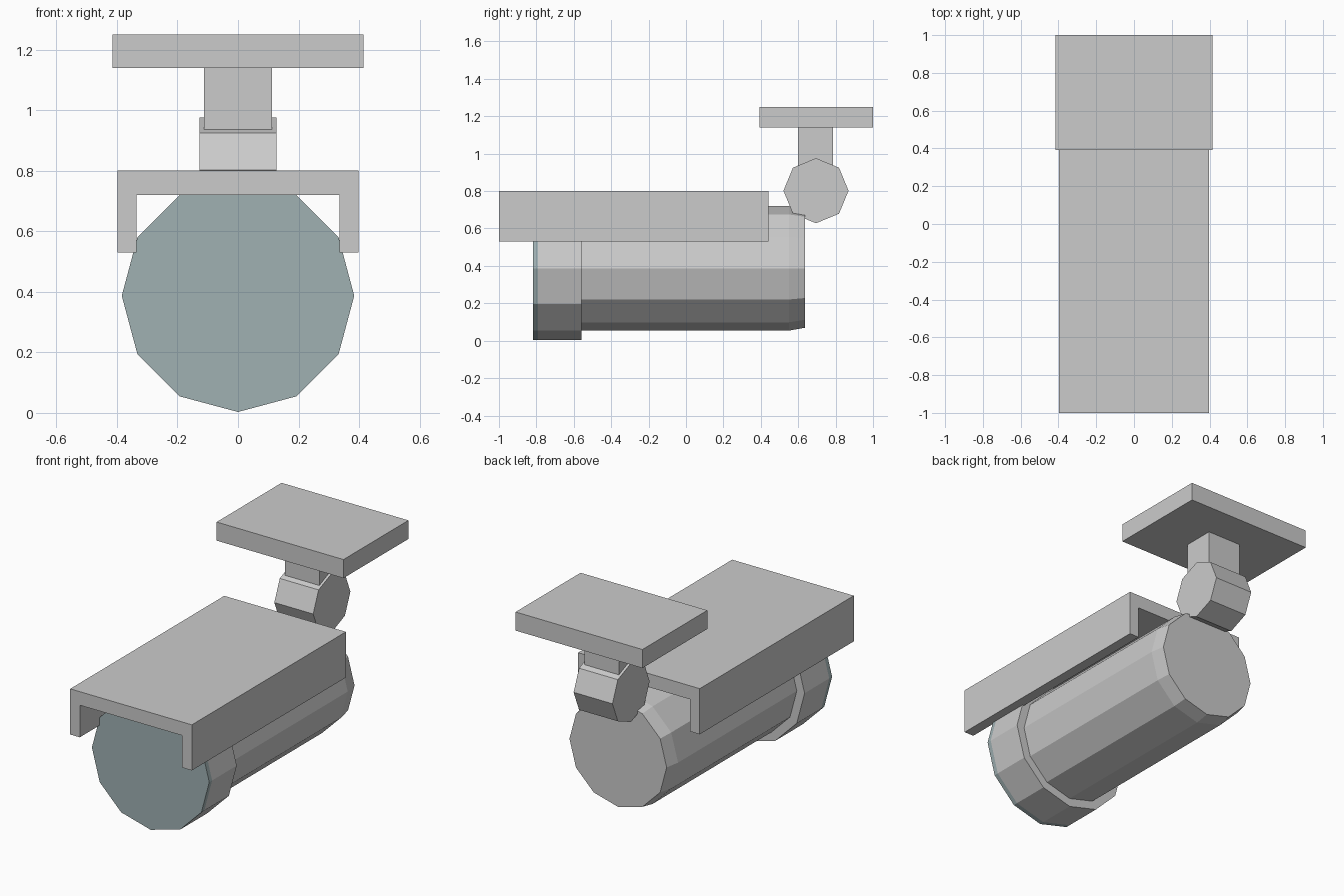
import bpy, bmesh
from math import sin, cos, tau

if "Cube" in bpy.data.objects:
    bpy.data.objects.remove(bpy.data.objects["Cube"])


def finish(name, bm, mat=None):
    bmesh.ops.recalc_face_normals(bm, faces=bm.faces)
    me = bpy.data.meshes.new(name)
    bm.to_mesh(me)
    bm.free()
    ob = bpy.data.objects.new(name, me)
    bpy.context.collection.objects.link(ob)
    if mat:
        me.materials.append(mat)
    return ob


def loft(name, rings, mat=None):
    """Skin equal-length closed rings of points and cap both ends."""
    bm = bmesh.new()
    loops = [[bm.verts.new(p) for p in ring] for ring in rings]
    n = len(loops[0])
    for a, b in zip(loops, loops[1:]):
        for i in range(n):
            j = (i + 1) % n
            bm.faces.new((a[i], a[j], b[j], b[i]))
    bm.faces.new(loops[0])
    bm.faces.new(loops[-1])
    return finish(name, bm, mat)


def barrel(name, stations, mat=None, cz=0.387, sides=12):
    """Faceted tube along y from (y, radius) stations."""
    return loft(name, [[(r * cos(tau * i / sides), y, cz + r * sin(tau * i / sides))
                        for i in range(sides)] for y, r in stations], mat)


def box(name, x, y, z):
    (x0, x1), (y0, y1), (z0, z1) = x, y, z
    return loft(name, [[(x0, y0, h), (x1, y0, h), (x1, y1, h), (x0, y1, h)]
                       for h in (z0, z1)])


glass = bpy.data.materials.new("lens_glass")
glass.diffuse_color = (0.35, 0.44, 0.45, 1)
glass.use_nodes = True
glass.node_tree.nodes["Principled BSDF"].inputs["Base Color"].default_value = glass.diffuse_color

# Camera barrel with chamfered back, wider front hood and glass front
barrel("camera_body", [(-0.58, 0.333), (0.55, 0.333), (0.635, 0.318)])
barrel("lens_hood", [(-0.79, 0.384), (-0.56, 0.384)])
barrel("lens_glass", [(-0.817, 0.384), (-0.79, 0.384)], glass)

# Sun shade: U-shaped channel over the barrel
half = [(0.335, 0.72), (0.335, 0.53), (0.398, 0.53), (0.398, 0.80)]
channel = half + [(-x, z) for x, z in reversed(half)]
loft("sun_shade", [[(x, y, z) for x, z in channel] for y in (-1.0, 0.44)])

# Swivel joint: eight-sided drum lying along x
loft("swivel_joint", [[(x, 0.695 + 0.174 * cos(tau * i / 8), 0.802 + 0.174 * sin(tau * i / 8))
                       for i in range(8)] for x in (-0.127, 0.127)])

# Mounting post and ceiling plate
box("mount_post", (-0.112, 0.112), (0.60, 0.787), (0.82, 1.14))
box("mount_plate", (-0.415, 0.415), (0.393, 1.0), (1.14, 1.25))
